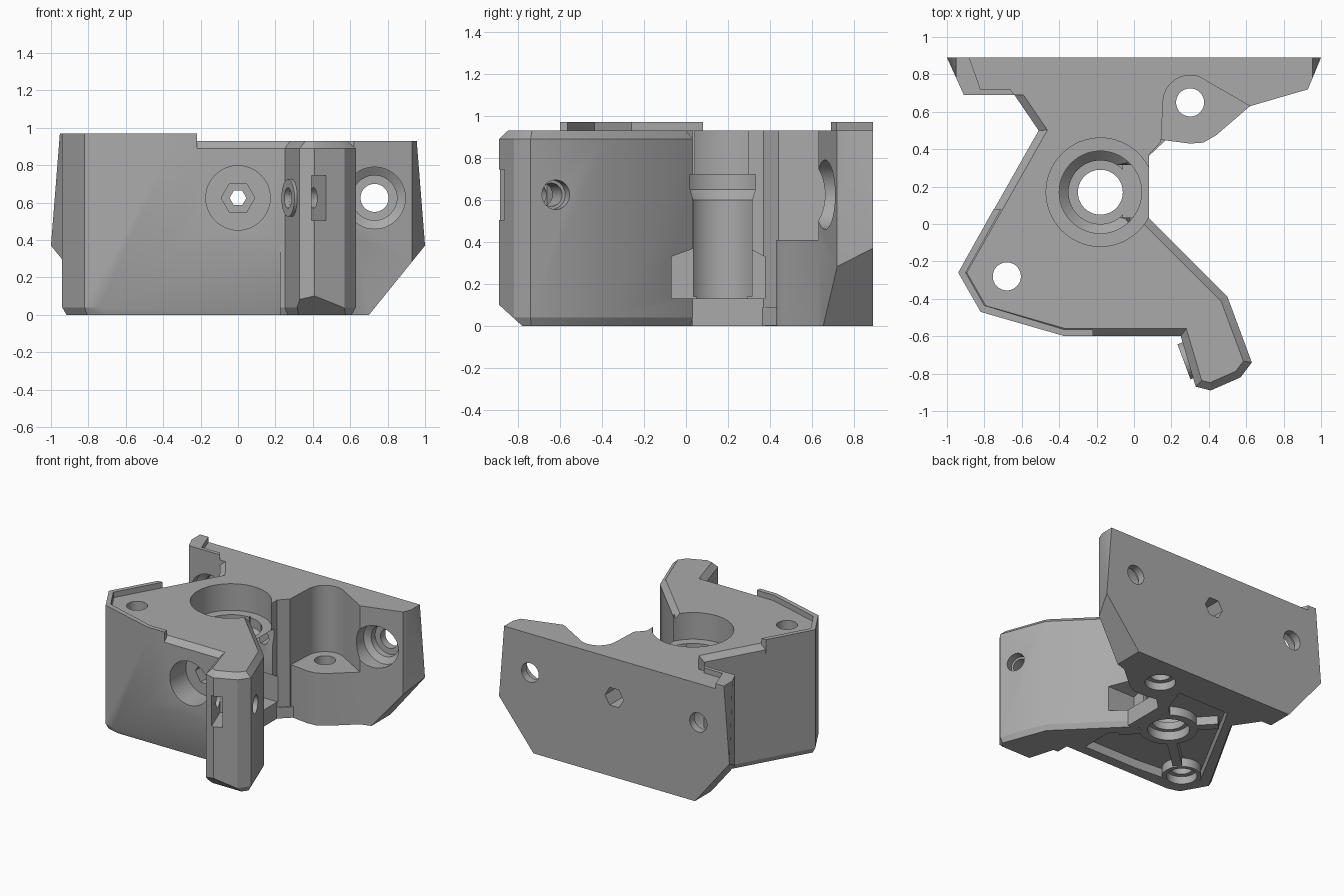
import bpy, bmesh, math
from mathutils import Vector, Matrix

if bpy.data.objects.get("Cube"):
    bpy.data.objects.remove(bpy.data.objects["Cube"])

grey = bpy.data.materials.new("plain_grey")
grey.use_nodes = True
colour = (0.4, 0.4, 0.4, 1)
grey.diffuse_color = colour
grey.node_tree.nodes["Principled BSDF"].inputs["Base Color"].default_value = colour


def finish(name, bm):
    bmesh.ops.recalc_face_normals(bm, faces=bm.faces)
    mesh = bpy.data.meshes.new(name)
    bm.to_mesh(mesh)
    bm.free()
    mesh.materials.append(grey)
    ob = bpy.data.objects.new(name, mesh)
    bpy.context.collection.objects.link(ob)
    return ob


def loft(name, rings):
    """Closed solid through rings with equal point counts."""
    bm = bmesh.new()
    loops = [[bm.verts.new(p) for p in ring] for ring in rings]
    for a, b in zip(loops, loops[1:]):
        for i in range(len(a)):
            j = (i + 1) % len(a)
            bm.faces.new((a[i], a[j], b[j], b[i]))
    bm.faces.new(loops[0][::-1])
    bm.faces.new(loops[-1])
    return finish(name, bm)


def prism(name, pts, lo, hi, axis="z"):
    place = {"z": lambda a, b, h: (a, b, h),
             "y": lambda a, b, h: (a, h, b),
             "x": lambda a, b, h: (h, a, b)}[axis]
    return loft(name, [[place(a, b, h) for a, b in pts] for h in (lo, hi)])


def inset(pts, d):
    """Offset a counter-clockwise polygon inwards."""
    out = []
    for i, p in enumerate(pts):
        p = Vector(p)
        e1 = (p - Vector(pts[i - 1])).normalized()
        e2 = (Vector(pts[(i + 1) % len(pts)]) - p).normalized()
        n1, n2 = Vector((-e1.y, e1.x)), Vector((-e2.y, e2.x))
        out.append(tuple(p + (n1 + n2) * d / (1 + n1.dot(n2))))
    return out


def bore(name, start, direction, steps, sides=48, turn=0.0):
    """Stepped round or hexagonal solid; steps are (distance, radius)."""
    q = Vector(direction).to_track_quat("Z", "Y").to_matrix().to_4x4()
    m = Matrix.Translation(start) @ q
    angles = [turn + 2 * math.pi * i / sides for i in range(sides)]
    return loft(name, [[m @ Vector((r * math.cos(a), r * math.sin(a), d)) for a in angles]
                       for d, r in steps])


def combine(target, others, operation):
    for ob in others:
        mod = target.modifiers.new("join", "BOOLEAN")
        mod.operation, mod.solver, mod.object = operation, "EXACT", ob
        bpy.context.view_layer.objects.active = target
        bpy.ops.object.modifier_apply(modifier=mod.name)
        bpy.data.objects.remove(ob)


# Main block and arm, with chamfered top and bottom edges
outline = [(-.68, .75), (-.51, .5), (-.94, -.26), (-.82, -.47), (-.37, -.6), (.25, -.6),
           (.33, -.87), (.41, -.89), (.57, -.82), (.63, -.74), (.5, -.39), (.08, .03), (.08, .75)]
small = inset(outline, .04)
lower = inset(outline, .02)
body = loft("bearing_bracket", [[(x, y, z) for x, y in ring] for ring, z in
                                ((lower, 0), (outline, .04), (outline, .89), (small, .93))])

# Rear plate with the scooped clearance above the low boss
scoop = [(.3 + .145 * math.cos(math.radians(a)), .65 + .145 * math.sin(math.radians(a)))
         for a in range(180, 49, -10)]
plate = [(1, .89), (-1, .89), (-.91, .69), (-.56, .69), (-.4, .5), (-.2, .1), (.08, .03),
         (.08, .37), (.145, .44)] + scoop + [(.62, .63), (.93, .72)]
boss = [(.07, .37), (.145, .45), (.3, .43), (.37, .435), (.44, .475), (.62, .63), (.6, .82), (.07, .82)]
rim = [(-.75, .08), (-.94, -.26), (-.82, -.47), (-.37, -.6), (-.22, -.6), (-.22, -.565),
       (-.37, -.565), (-.8, -.435), (-.9, -.26), (-.71, .08)]
rear_rim = [(-1, .89), (-.91, .69), (-.64, .69), (-.66, .72), (-.82, .72), (-.88, .89)]
combine(body, [prism("rear_plate", plate, 0, .93),
               prism("low_boss", boss, 0, .41),
               prism("side_rim", rim, .86, .97),
               prism("rear_rim", rear_rim, .9, .97)], "UNION")

# Slanted cuts: plate ends, lower front, arm foot
cuts = []
for s in (-1, 1):
    wedge = [(s * x, z) for x, z in ((1, .37), (.95, 1), (1.3, 1), (1.3, -.1), (.62, -.1))]
    cuts.append(prism("end_cut", wedge, .6, 1, "y"))
cuts.append(prism("front_cut", [(-.6, .36), (-.447, -.1), (-.75, -.1), (-.75, .36)], -1.1, .225, "x"))
cuts.append(prism("foot_cut", [(-.9, .11), (-.67, -.1), (-1, -.1), (-1, .11)], .2, .8, "x"))

# Hollow underside
hollow = [(-.42, .5), (-.35, .62), (.1, .62), (0, .35), (0, 0), (.12, -.15), (.12, -.4),
          (-.35, -.4), (-.72, -.37), (-.82, -.24)]
cuts.append(prism("underside_hollow", hollow, -.1, .07))
combine(body, cuts, "DIFFERENCE")

# Ribs and rings under the vertical bores
centres = [(.3, .65), (-.18, .17), (-.68, -.28)]
ribs = [bore("ring", (x, y, 0), (0, 0, 1), ((.001, r), (.09, r)))
        for (x, y), r in zip(centres, (.14, .21, .14))]
for angle in (43, 133):
    a = math.radians(angle)
    u, v = Vector((math.cos(a), math.sin(a))), Vector((-math.sin(a), math.cos(a)))
    c, length = Vector(centres[1]), .52 if angle == 43 else .36
    ribs.append(prism("rib", [c + u * length * i + v * .035 * j for i, j in
                              ((-1, -1), (1, -1), (1, 1), (-1, 1))], .002, .088))
combine(body, ribs, "UNION")

# Vertical bores
up = (0, 0, 1)
holes = [bore("main_bore", (-.18, .17, 0), up,
              ((-.1, .15), (.07, .15), (.071, .12), (.13, .12), (.131, .17), (.6, .17),
               (.65, .22), (.72, .22), (.721, .29), (1.1, .29)), 64)]
for x, y in (centres[0], centres[2]):
    holes.append(bore("screw_bore", (x, y, 0), up, ((-.1, .11), (.06, .11), (.061, .075), (1.1, .075))))

# Side window into the main bore
holes.append(prism("window", [(.035, .14), (.315, .14), (.315, .6), (.33, .65), (.33, .72),
                              (.02, .72), (.02, .65), (.035, .6)], -.1, .3, "x"))
holes.append(prism("window_pocket", [(-.07, .13), (.375, .13), (.375, .33), (.3, .37),
                                     (.04, .37), (-.07, .33)], -.06, .2, "x"))

# Front recess with its hexagonal socket, and the rear hexagon
back, fwd = (0, 1, 0), (0, -1, 0)
holes.append(bore("front_recess", (0, -.7, .625), back, ((0, .172), (.3, .172))))
holes.append(bore("front_hexagon", (0, -.5, .625), back, ((0, .09), (.25, .09)), 6))
holes.append(bore("centre_hole", (0, -.5, .625), back, ((0, .045), (1.3, .045)), 6))
holes.append(bore("rear_hexagon", (0, 1, .625), fwd, ((0, .08), (.35, .08)), 6))

# Plate screw holes
for x in (-.73, .73):
    holes.append(bore("plate_hole", (x, 1, .625), fwd, ((0, .075), (.17, .075), (.171, .12),
                                                       (.22, .12), (.25, .165), (.5, .165))))

# Arm clamp hole and nut slot
across = Vector((-.94, -.35, 0)).normalized()
along = Vector((-.35, .94, 0)).normalized()
holes.append(bore("clamp_hole", Vector((.585, -.62, .625)) - across * .1, across,
                  ((0, .07), (.16, .07), (.161, .055), (.6, .055))))
start = Vector((.44, -.9, 0)) - along * .05
slot = [start + along * f + across * s for f, s in ((0, -.04), (.32, -.04), (.32, .04), (0, .04))]
holes.append(prism("nut_slot", [p.xy for p in slot], .505, .745))
combine(body, holes, "DIFFERENCE")

# Raised washer face on the inner side of the arm
seat = Vector((.286, -.73, .625))
washer = bore("clamp_seat", seat - across * .02, across, ((0, .1), (.04, .1)))
combine(washer, [bore("seat_hole", seat - across * .1, across, ((0, .055), (.3, .055)))], "DIFFERENCE")

# Smooth the round bores and keep the edges crisp
for ob in (body, washer):
    bpy.ops.object.select_all(action="DESELECT")
    ob.select_set(True)
    bpy.context.view_layer.objects.active = ob
    bpy.ops.object.shade_smooth_by_angle(angle=math.radians(25))
